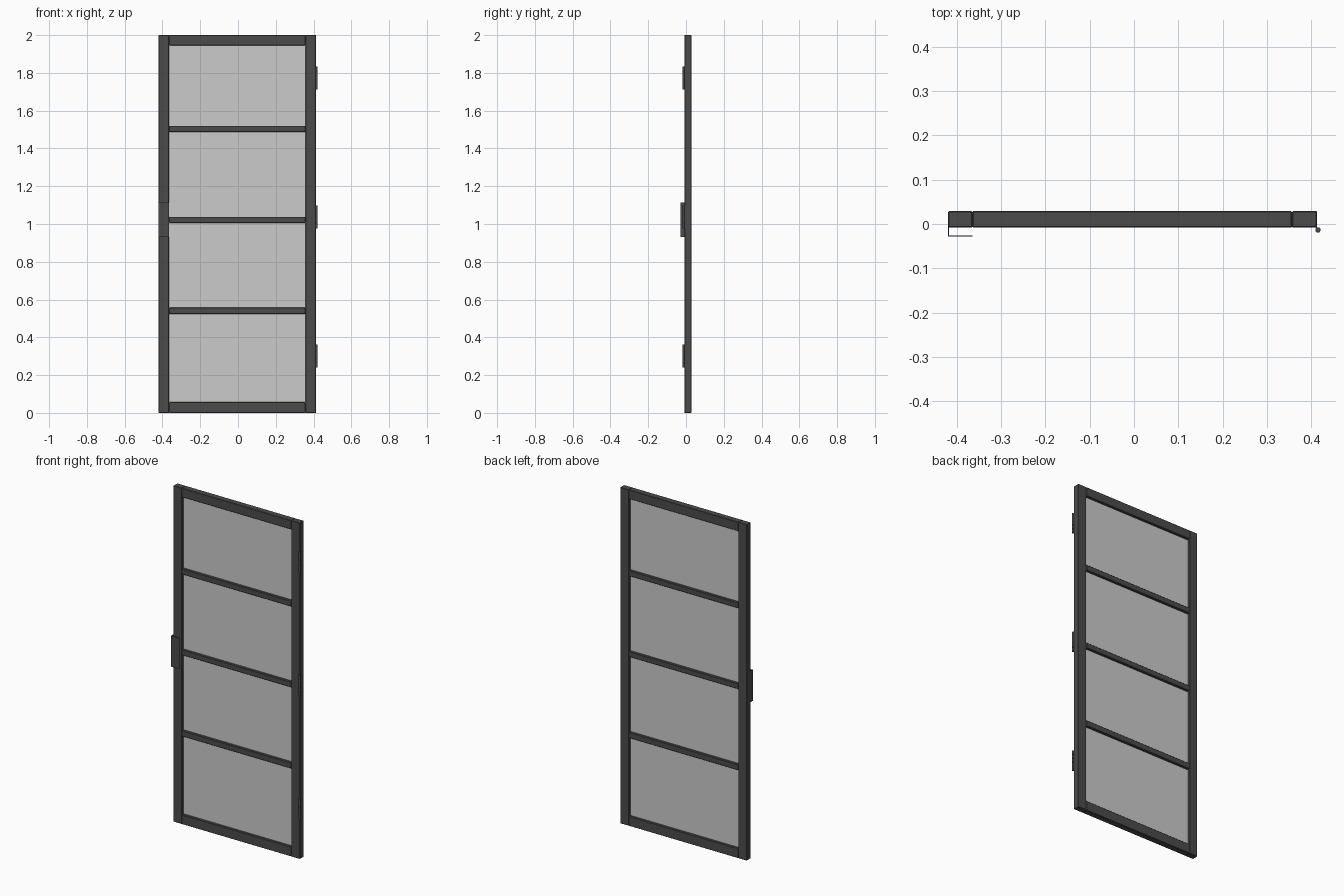
import bpy, bmesh, math

if "Cube" in bpy.data.objects:
    bpy.data.objects.remove(bpy.data.objects["Cube"])


def material(name, color):
    m = bpy.data.materials.new(name)
    m.diffuse_color = color
    m.use_nodes = True
    m.node_tree.nodes["Principled BSDF"].inputs["Base Color"].default_value = m.diffuse_color
    return m


STEEL = material("dark_steel", (0.07, 0.07, 0.07, 1))
GLASS = material("pale_glass", (0.55, 0.55, 0.55, 0.6))


def finish(name, bm, mat):
    me = bpy.data.meshes.new(name)
    bm.to_mesh(me)
    bm.free()
    me.materials.append(mat)
    ob = bpy.data.objects.new(name, me)
    bpy.context.collection.objects.link(ob)
    return ob


def box(name, x0, x1, y0, y1, z0, z1, mat=STEEL, bevel=0):
    bm = bmesh.new()
    bmesh.ops.create_cube(bm, size=1)
    for v in bm.verts:
        v.co = ((x0 + x1) / 2 + v.co.x * (x1 - x0),
                (y0 + y1) / 2 + v.co.y * (y1 - y0),
                (z0 + z1) / 2 + v.co.z * (z1 - z0))
    ob = finish(name, bm, mat)
    if bevel:
        b = ob.modifiers.new("edge_chamfer", 'BEVEL')
        b.width, b.segments = bevel, 1
    return ob


def cylinder(name, x, y, z0, z1, r):
    bm = bmesh.new()
    bmesh.ops.create_cone(bm, cap_ends=True, segments=20, radius1=r, radius2=r, depth=z1 - z0)
    bmesh.ops.translate(bm, verts=bm.verts, vec=(x, y, (z0 + z1) / 2))
    for f in bm.faces:
        f.smooth = len(f.verts) == 4
    return finish(name, bm, STEEL)


YF, YB = -0.008, 0.029           # front and back of the frame
XL, XR = -0.365, 0.357           # inner edges of the stiles
XE = 0.4135                      # hinge-side outer edge
BEV = 0.002

# Stiles and rails
box("left_stile", -0.42, XL, YF, YB, 0, 2, bevel=BEV)
box("right_stile", XR, XE, YF, YB, 0, 2, bevel=BEV)
box("bottom_rail", XL, XR, YF, YB, 0, 0.057, bevel=BEV)
box("top_rail", XL, XR, YF, YB, 1.946, 2, bevel=BEV)

# Crossbars
bars = [(0.523, 0.557), (1.006, 1.038), (1.487, 1.52)]
for i, (z0, z1) in enumerate(bars):
    box(f"crossbar_{i + 1}", XL, XR, YF, YB, z0, z1, bevel=BEV)

# Glass panes between the bars
lows = [0.057] + [b[1] for b in bars]
highs = [b[0] for b in bars] + [1.946]
for i, (z0, z1) in enumerate(zip(lows, highs)):
    box(f"glass_pane_{i + 1}", XL, XR, 0.0075, 0.0135, z0, z1, GLASS)

# Folded sheet handle: L-shaped section extruded upwards
T, YH = 0.002, -0.0285
section = [(-0.42, YF + 0.002), (-0.42, YH), (XL, YH), (XL, YH + T),
           (-0.42 + T, YH + T), (-0.42 + T, YF + 0.002)]
bm = bmesh.new()
face = bm.faces.new([bm.verts.new((x, y, 0.93)) for x, y in section])
ext = bmesh.ops.extrude_face_region(bm, geom=[face])
bmesh.ops.translate(bm, vec=(0, 0, 0.185),
                    verts=[g for g in ext["geom"] if isinstance(g, bmesh.types.BMVert)])
bmesh.ops.recalc_face_normals(bm, faces=bm.faces)
finish("folded_handle", bm, STEEL)

# Hinges: leaf let into the stile edge, five knuckles and a pin
for i, zc in enumerate((0.302, 1.038, 1.772)):
    z0, step = zc - 0.061, 0.122 / 5
    box(f"hinge_leaf_{i + 1}", XE - 0.002, XE + 0.0003, -0.013, YF + 0.012, z0, z0 + 0.122)
    cylinder(f"hinge_pin_{i + 1}", 0.4155, -0.0135, z0, z0 + 0.122, 0.0045)
    for k in range(5):
        cylinder(f"hinge_knuckle_{i + 1}_{k + 1}", 0.4155, -0.0135,
                 z0 + k * step + 0.0006, z0 + (k + 1) * step - 0.0006, 0.006)
